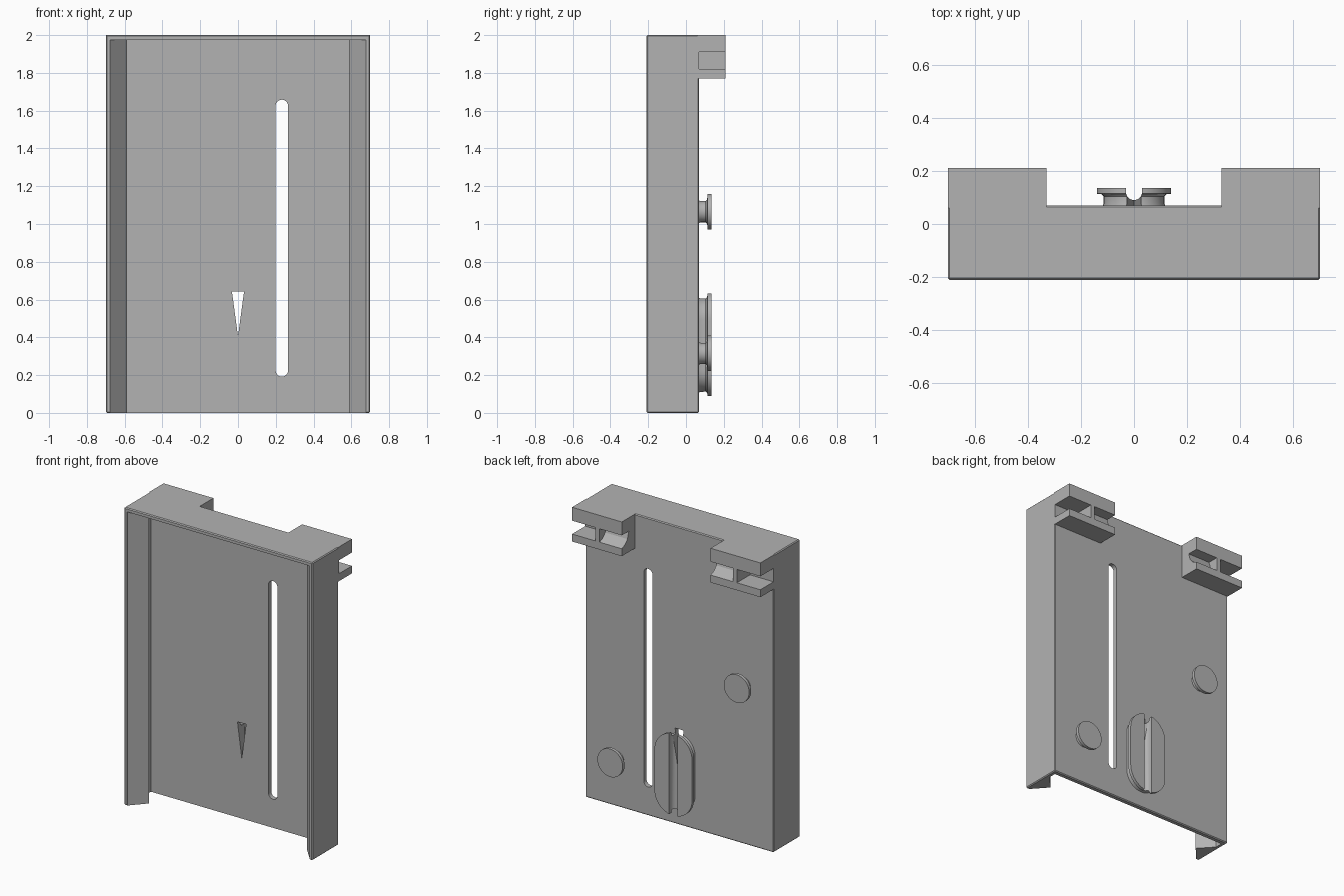
import bpy, bmesh, math
from mathutils import Vector

cube = bpy.data.objects.get("Cube")
if cube:
    bpy.data.objects.remove(cube, do_unlink=True)

grey = bpy.data.materials.new("plain_grey")
grey.use_nodes = True
COLOUR = (0.45, 0.45, 0.45, 1)
grey.diffuse_color = COLOUR
grey.node_tree.nodes["Principled BSDF"].inputs["Base Color"].default_value = COLOUR


def loft(name, rings):
    """Closed solid skinned through equal-length rings of points."""
    bm = bmesh.new()
    rows = [[bm.verts.new(p) for p in ring] for ring in rings]
    n = len(rows[0])
    for a, b in zip(rows, rows[1:]):
        for i in range(n):
            j = (i + 1) % n
            bm.faces.new((a[i], a[j], b[j], b[i]))
    bm.faces.new(rows[0])
    bm.faces.new(rows[-1])
    bmesh.ops.remove_doubles(bm, verts=bm.verts, dist=1e-5)
    bmesh.ops.recalc_face_normals(bm, faces=bm.faces)
    mesh = bpy.data.meshes.new(name)
    bm.to_mesh(mesh)
    bm.free()
    mesh.materials.append(grey)
    obj = bpy.data.objects.new(name, mesh)
    bpy.context.collection.objects.link(obj)
    return obj


def prism(name, points, axis, lo, hi):
    """Extrude a 2D profile along an axis; the points keep the other axes' order."""
    def place(p, h):
        v = list(p)
        v.insert("xyz".index(axis), h)
        return Vector(v)
    return loft(name, [[place(p, h) for p in points] for h in (lo, hi)])


def rect(a, b, c, d):
    return [(a, c), (b, c), (b, d), (a, d)]


def capsule(cx, cz, half, r, n=20):
    """Upright outline with round ends."""
    pts = []
    for start, z in ((0, cz + half), (math.pi, cz - half)):
        for i in range(n + 1):
            t = start + math.pi * i / n
            pts.append((cx + r * math.cos(t), z + r * math.sin(t)))
    return pts


def modify(obj, kind, **settings):
    mod = obj.modifiers.new(kind, kind)
    for key, value in settings.items():
        setattr(mod, key, value)
    bpy.context.view_layer.objects.active = obj
    bpy.ops.object.modifier_apply(modifier=mod.name)


def cut(obj, *cutters):
    for c in cutters:
        modify(obj, "BOOLEAN", operation="DIFFERENCE", solver="EXACT", object=c)


def smooth(obj):
    bpy.ops.object.select_all(action="DESELECT")
    obj.select_set(True)
    bpy.context.view_layer.objects.active = obj
    bpy.ops.object.shade_smooth_by_angle(angle=math.radians(30))


# Cutters: undercut channel, long slot, wedge hole, cord groove
side = [(0.678, -0.3), (0.678, -0.205), (0.588, -0.105), (0.675, -0.01), (0.675, 0.04)]
channel = prism("channel_cutter", side + [(-x, y) for x, y in reversed(side)], "z", -0.1, 1.975)
slot = prism("slot_cutter", capsule(0.232, 0.925, 0.7, 0.033), "y", -0.3, 0.3)
wedge = prism("wedge_cutter", [(0, 0.405), (0.032, 0.642), (-0.032, 0.642)], "y", -0.3, 0.3)
arc = [(0.03 * math.cos(t), 0.12 - 0.03 * math.sin(t))
       for t in [math.pi * i / 12 for i in range(13)]]
groove = prism("groove_cutter", [(0.03, 0.2)] + arc + [(-0.03, 0.2)], "z", 0, 0.7)

# Holder body: thin back plate, top wall and undercut side rails
body = prism("holder_body", rect(-0.7, 0.7, -0.21, 0.07), "z", 0, 2)
modify(body, "BEVEL", width=0.006, segments=1)
cut(body, channel, slot, wedge)

# Hooks on the upper back: open outer notch, web, ramped inner notch
Y0, Y1, Z0, Z1 = 0.06, 0.21, 1.77, 2.0
outer = [(Y0, Z0), (Y1, Z0), (Y1, 1.82), (0.07, 1.82), (0.07, 1.91),
         (Y1, 1.91), (Y1, Z1), (Y0, Z1)]
inner = [(Y0, Z0), (Y1, Z0), (Y1, 1.82), (0.175, 1.835), (0.15, 1.862), (0.135, 1.91),
         (Y1, 1.91), (Y1, Z1), (Y0, Z1)]
for name, profile, lo, hi in (("hook_outer_notch", outer, 0.525, 0.7),
                              ("hook_web", rect(Y0, Y1, Z0, Z1), 0.495, 0.525),
                              ("hook_inner_notch", inner, 0.33, 0.495)):
    part = prism(name, profile, "x", lo, hi)
    modify(part, "MIRROR")

# Cord studs: two round ones and a long grooved one
def stud(name, cx, cz, half, neck, head):
    steps = [(0.06, neck + 0.006), (0.078, neck), (0.104, neck), (0.112, neck + 0.008),
             (0.114, head), (0.135, head)]
    return loft(name, [[(x, y, z) for x, z in capsule(cx, cz, half, r)] for y, r in steps])


smooth(stud("upper_stud", -0.47, 1.065, 0, 0.056, 0.094))
smooth(stud("lower_stud", 0.47, 0.315, 0, 0.056, 0.094))
long_stud = stud("long_stud", 0, 0.36, 0.135, 0.114, 0.14)
cut(long_stud, groove, wedge)
smooth(long_stud)
smooth(body)

for c in (channel, slot, wedge, groove):
    bpy.data.objects.remove(c, do_unlink=True)
